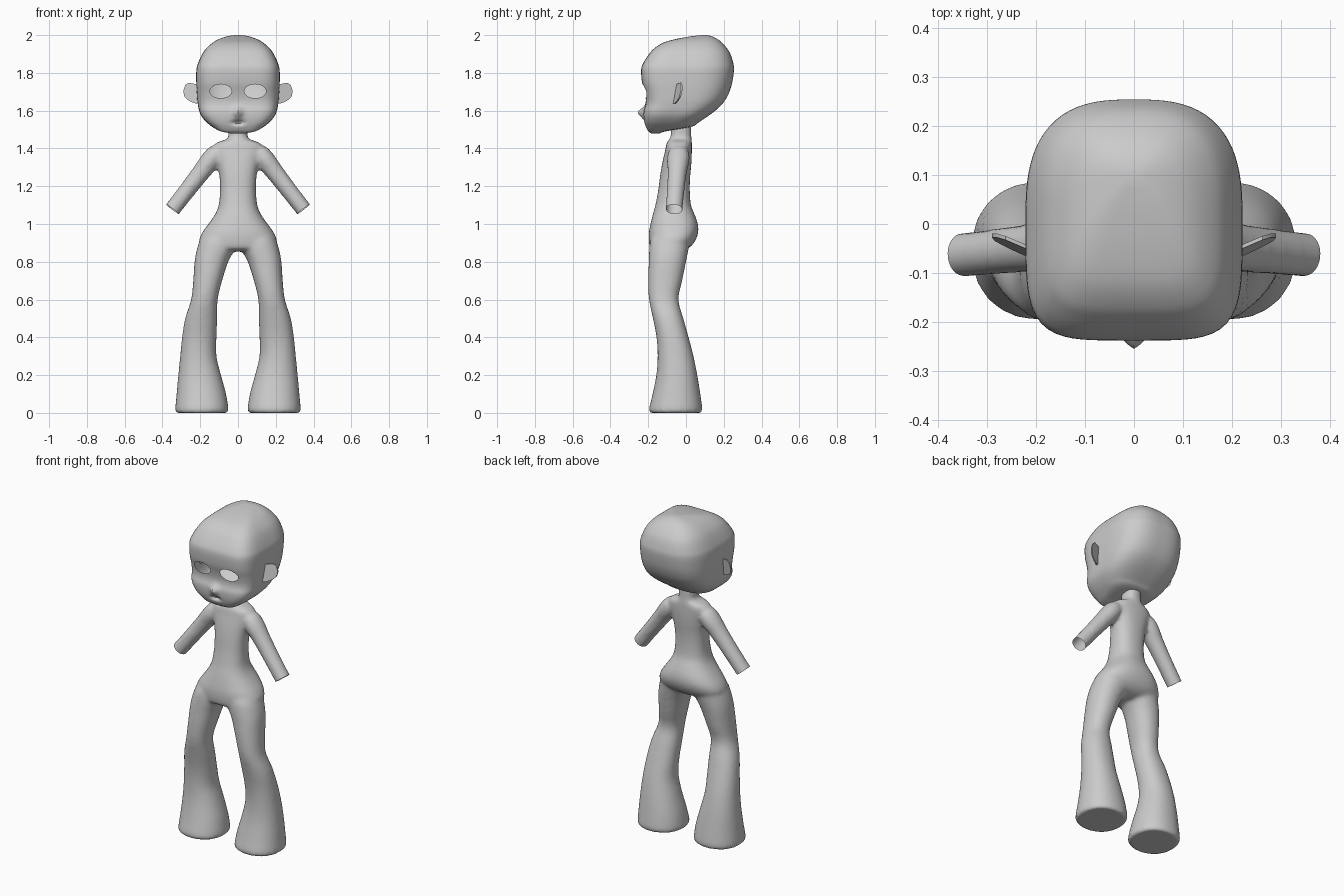
import bpy, bmesh
from math import cos, sin, tau, exp, pi
from mathutils import Vector, Matrix

if "Cube" in bpy.data.objects:
    bpy.data.objects.remove(bpy.data.objects["Cube"])


def catmull(a, b, c, d, t):
    return [0.5 * (2*q + (r - p)*t + (2*p - 5*q + 4*r - s)*t*t + (3*q - p - 3*r + s)*t**3)
            for p, q, r, s in zip(a, b, c, d)]


def loft(name, rows, nf=2.2, nb=2.2, seg=40, sub=3, mat=None):
    """Closed skin through rows of (z, x_min, x_max, y_front, y_back)."""
    fine = []
    for i in range(len(rows) - 1):
        a, d = rows[max(i-1, 0)], rows[min(i+2, len(rows)-1)]
        fine += [catmull(a, rows[i], rows[i+1], d, k / sub) for k in range(sub)]
    fine.append(rows[-1])
    bm = bmesh.new()
    rings = []
    for z, x0, x1, yf, yb in fine:
        ring = []
        for k in range(seg):
            c, s = cos(tau*k/seg), sin(tau*k/seg)
            n = nf if s < 0 else nb
            r = (abs(c)**n + abs(s)**n) ** (-1/n)
            ring.append(bm.verts.new(((x0+x1)/2 + c*r*(x1-x0)/2, (yf+yb)/2 + s*r*(yb-yf)/2, z)))
        rings.append(ring)
    for a, b in zip(rings, rings[1:]):
        for k in range(seg):
            j = (k+1) % seg
            bm.faces.new((a[k], a[j], b[j], b[k]))
    bm.faces.new(rings[0][::-1])
    bm.faces.new(rings[-1])
    if mat:
        bm.transform(mat)
    return finish(name, bm)


def finish(name, bm):
    bmesh.ops.recalc_face_normals(bm, faces=bm.faces)
    me = bpy.data.meshes.new(name)
    bm.to_mesh(me)
    bm.free()
    ob = bpy.data.objects.new(name, me)
    bpy.context.collection.objects.link(ob)
    return ob


def activate(ob):
    bpy.ops.object.select_all(action='DESELECT')
    ob.select_set(True)
    bpy.context.view_layer.objects.active = ob


def apply_mod(ob, kind, **props):
    m = ob.modifiers.new(kind, kind)
    for k, v in props.items():
        setattr(m, k, v)
    activate(ob)
    bpy.ops.object.modifier_apply(modifier=m.name)


# torso with neck: z, half width, front, back
torso_rows = [(.855, .06, -.15, -.03), (.87, .15, -.188, .01), (.90, .205, -.196, .042),
              (.95, .192, -.197, .064), (1.0, .157, -.188, .063), (1.05, .122, -.176, .046),
              (1.1, .102, -.162, .026), (1.18, .095, -.147, .02), (1.25, .098, -.138, .022),
              (1.3, .106, -.13, .027), (1.35, .118, -.12, .03), (1.39, .132, -.11, .031),
              (1.42, .127, -.105, .031), (1.438, .095, -.098, .031), (1.45, .056, -.088, .03),
              (1.47, .05, -.08, .028), (1.53, .05, -.08, .028)]
body = loft("body", [(z, -w, w, f, b) for z, w, f, b in torso_rows], 2.4, 2.4)

# flared legs: z, inner x, outer x, front, back
leg_rows = [(0, .058, .326, -.19, .08), (.015, .05, .332, -.197, .087), (.1, .063, .325, -.177, .076),
            (.2, .09, .316, -.157, .06), (.3, .114, .306, -.15, .04), (.4, .114, .296, -.156, .014),
            (.5, .11, .28, -.175, -.014), (.6, .108, .248, -.196, -.04), (.7, .084, .237, -.2, -.02),
            (.8, .052, .23, -.197, 0), (.86, .02, .219, -.195, .012), (.91, .005, .203, -.19, .02),
            (.95, .02, .18, -.17, .02)]
# arms along a slanted axis: distance, radius across, radius in depth
arm_rows = [(-.02, .03, .035), (0, .048, .055), (.05, .053, .06), (.12, .049, .052),
            (.2, .046, .048), (.3, .044, .046), (.42, .043, .045)]
shoulder, wrist = Vector((.114, -.038, 1.378)), Vector((.347, -.063, 1.078))
axis = (wrist - shoulder).normalized()
side = Vector((0, 1, 0)).cross(axis).normalized()
depth = axis.cross(side)
arm_mat = Matrix.Translation(shoulder) @ Matrix((side, depth, axis)).transposed().to_4x4()

parts = [body]
for s in (1, -1):
    flip = Matrix.Diagonal((s, 1, 1, 1))
    parts.append(loft("leg", leg_rows, mat=flip))
    parts.append(loft("arm", [(t, -a, a, -d, d) for t, a, d in arm_rows], 2, 2, mat=flip @ arm_mat))
activate(body)
for p in parts:
    p.select_set(True)
bpy.ops.object.join()

# blend the limbs into one skin
apply_mod(body, 'REMESH', mode='VOXEL', voxel_size=.011)
apply_mod(body, 'SMOOTH', factor=.5, iterations=7)

# open wrists and neck, touching only the faces near each cut
bm = bmesh.new()
bm.from_mesh(body.data)
cuts = [(Vector((s*wrist.x, wrist.y, wrist.z)), Vector((s*axis.x, axis.y, axis.z))) for s in (1, -1)]
cuts.append((Vector((0, 0, 1.515)), Vector((0, 0, 1))))
for co, no in cuts:
    faces = [f for f in bm.faces if (f.calc_center_median() - co).length < .13]
    geom = set(faces)
    for f in faces:
        geom.update(f.edges)
        geom.update(f.verts)
    bmesh.ops.bisect_plane(bm, geom=list(geom), plane_co=co, plane_no=no, clear_outer=True)
bm.to_mesh(body.data)
bm.free()

# head: z, half width, front, back
head_rows = [(1.48, .04, -.185, -.14), (1.492, .095, -.2, -.10), (1.515, .137, -.213, .03),
             (1.54, .168, -.221, .07), (1.57, .193, -.225, .115), (1.6, .206, -.224, .155),
             (1.63, .212, -.215, .187), (1.66, .216, -.213, .21), (1.7, .219, -.22, .23),
             (1.75, .221, -.233, .245), (1.82, .22, -.237, .254), (1.86, .208, -.222, .248),
             (1.9, .189, -.195, .235), (1.93, .168, -.168, .217), (1.96, .134, -.12, .19),
             (1.98, .098, -.05, .165), (1.994, .055, .03, .135), (2.0, .02, .08, .11)]
head = loft("head", [(z, -w, w, f, b) for z, w, f, b in head_rows], 4.5, 2.8, seg=96, sub=4)

# nose bump and mouth dent
for v in head.data.vertices:
    if v.co.y < -.15:
        x, z = v.co.x, v.co.z
        v.co.y -= .03 * exp(-(x/.022)**2 - ((z - 1.59)/.026)**2)
        v.co.y += .022 * exp(-(x/.028)**2 - ((z - 1.536)/.011)**2)

# eye openings: cut, then drop the walls of the cut
EX, EZ, RX, RZ = .091, 1.703, .058, .037
for s in (1, -1):
    bm = bmesh.new()
    bmesh.ops.create_cone(bm, cap_ends=True, segments=32, radius1=1, radius2=1, depth=.3)
    bm.transform(Matrix.Translation((s*EX, -.27, EZ)) @ Matrix.Diagonal((RX, 1, RZ, 1))
                 @ Matrix.Rotation(pi/2, 4, 'X'))
    cutter = finish("eye_cutter", bm)
    cutter.hide_render = True
    apply_mod(head, 'BOOLEAN', operation='DIFFERENCE', object=cutter, solver='EXACT')
    bpy.data.objects.remove(cutter)
bm = bmesh.new()
bm.from_mesh(head.data)
walls = []
for f in bm.faces:
    c = f.calc_center_median()
    if -.2 < c.z - EZ < .2 and c.y < -.1 and ((abs(c.x) - EX)/RX)**2 + ((c.z - EZ)/RZ)**2 < 1.004:
        walls.append(f)
bmesh.ops.delete(bm, geom=walls, context='FACES')
bm.to_mesh(head.data)
bm.free()

# ears: thin slanted blades
outline = [(.2, 1.735), (.23, 1.742), (.262, 1.748), (.28, 1.735), (.29, 1.705), (.284, 1.675),
           (.268, 1.658), (.245, 1.645), (.225, 1.638), (.2, 1.64)]
ears = []
for s, name in ((1, "ear_left"), (-1, "ear_right")):
    bm = bmesh.new()
    f = bm.faces.new([bm.verts.new((s*x, -.056 + (x - .225)*.4 + (z - 1.69)*.15, z)) for x, z in outline])
    ext = bmesh.ops.extrude_face_region(bm, geom=[f])
    bmesh.ops.translate(bm, vec=(0, .008, 0), verts=[g for g in ext['geom'] if isinstance(g, bmesh.types.BMVert)])
    ears.append(finish(name, bm))

for ob in [body, head] + ears:
    activate(ob)
    bpy.ops.object.shade_smooth_by_angle(angle=.7)
